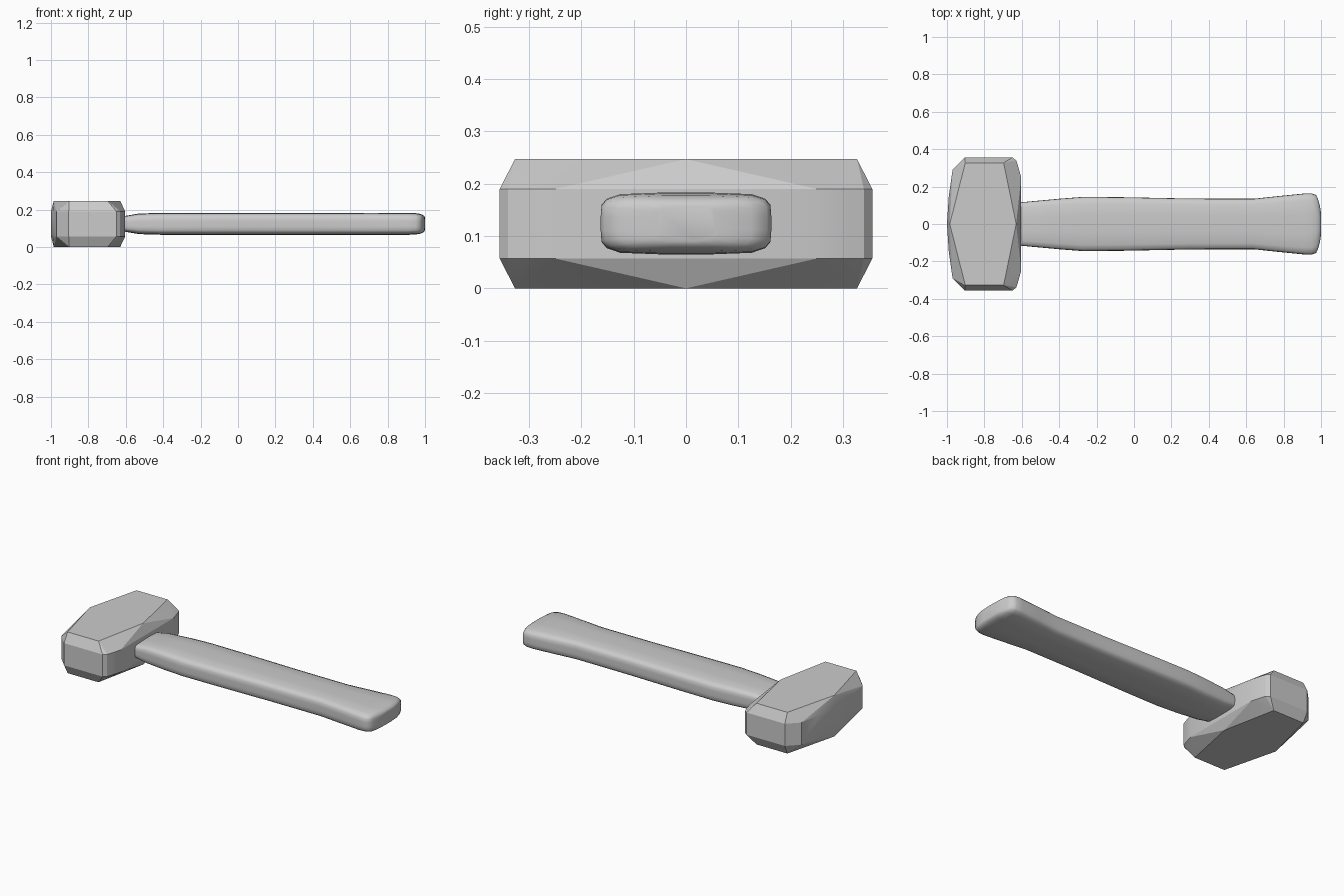
import bpy, bmesh, math

if "Cube" in bpy.data.objects:
    bpy.data.objects.remove(bpy.data.objects["Cube"])


def finish(name, bm, angle):
    bmesh.ops.recalc_face_normals(bm, faces=bm.faces)
    mesh = bpy.data.meshes.new(name)
    bm.to_mesh(mesh)
    bm.free()
    ob = bpy.data.objects.new(name, mesh)
    bpy.context.collection.objects.link(ob)
    bpy.ops.object.select_all(action='DESELECT')
    ob.select_set(True)
    bpy.context.view_layer.objects.active = ob
    bpy.ops.object.shade_smooth_by_angle(angle=math.radians(angle))
    return ob


# Hammer head: hull of a wide middle band and two smaller hexagonal faces
band = [(-1, 0), (-0.99, 0.15), (-0.97, 0.29), (-0.905, 0.356), (-0.65, 0.356),
        (-0.63, 0.34), (-0.62, 0.31), (-0.603, 0.25)]
cap = [(-0.985, 0), (-0.902, 0.327), (-0.697, 0.327), (-0.63, 0)]
bm = bmesh.new()
for outline, heights in ((band, (0.057, 0.19)), (cap, (0.0, 0.247))):
    for z in heights:
        for x, y in outline:
            for s in ((1, -1) if y else (1,)):
                bm.verts.new((x, s * y, z))
bmesh.ops.convex_hull(bm, input=bm.verts)
bmesh.ops.dissolve_limit(bm, angle_limit=math.radians(1),
                         verts=bm.verts, edges=bm.edges)
finish("hammer_head", bm, 20)

# Handle: rounded section lofted along x as (x, half width, half height)
stations = [(-0.66, 0.11, 0.036), (-0.605, 0.116, 0.042), (-0.53, 0.123, 0.055),
            (-0.4, 0.135, 0.059), (-0.27, 0.145, 0.059), (-0.05, 0.143, 0.059),
            (0.3, 0.136, 0.059), (0.64, 0.135, 0.059), (0.77, 0.149, 0.059),
            (0.91, 0.163, 0.059), (0.95, 0.163, 0.057), (0.974, 0.155, 0.053),
            (0.987, 0.125, 0.048), (0.996, 0.085, 0.042), (1.0, 0.055, 0.034)]
quarter = [(1, 0.25), (0.99, 0.6), (0.93, 0.8), (0.77, 0.95), (0.3, 1)]
section = (quarter + [(-a, b) for a, b in reversed(quarter)]
           + [(-a, -b) for a, b in quarter]
           + [(a, -b) for a, b in reversed(quarter)])
bm = bmesh.new()
rings = [[bm.verts.new((x, a * w, 0.124 + b * h)) for a, b in section]
         for x, w, h in stations]
n = len(section)
for r0, r1 in zip(rings, rings[1:]):
    for i in range(n):
        j = (i + 1) % n
        bm.faces.new((r0[i], r0[j], r1[j], r1[i]))
bm.faces.new(rings[0])
bm.faces.new(rings[-1])
finish("handle", bm, 50)
